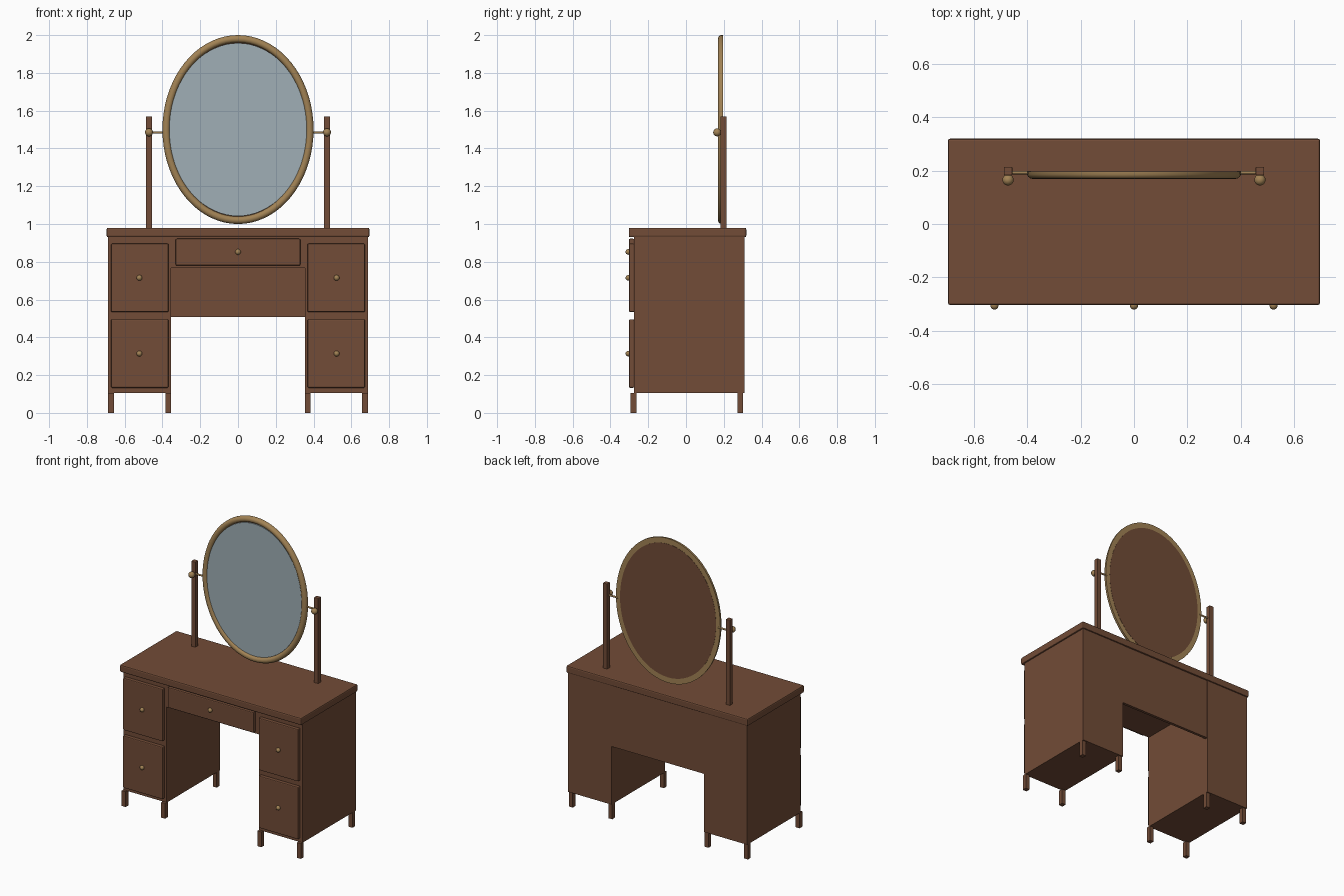
import bpy, math

if "Cube" in bpy.data.objects:
    bpy.data.objects.remove(bpy.data.objects["Cube"])


def material(name, rgb):
    m = bpy.data.materials.new(name)
    m.diffuse_color = (*rgb, 1)
    m.use_nodes = True
    m.node_tree.nodes["Principled BSDF"].inputs["Base Color"].default_value = m.diffuse_color
    return m


WOOD = material("walnut_wood", (0.168, 0.072, 0.038))
BRASS = material("aged_brass", (0.36, 0.225, 0.09))
GLASS = material("mirror_glass", (0.35, 0.43, 0.465))


def box(name, x, y, z, bevel=0.0):
    """Box from (min, max) ranges, optionally with rounded edges."""
    bpy.ops.mesh.primitive_cube_add(
        size=1, location=[(a + b) / 2 for a, b in (x, y, z)])
    ob = bpy.context.object
    ob.name = name
    ob.scale = [b - a for a, b in (x, y, z)]
    bpy.ops.object.transform_apply(location=False, rotation=False, scale=True)
    ob.data.materials.append(WOOD)
    if bevel:
        mod = ob.modifiers.new("edges", 'BEVEL')
        mod.width, mod.segments = bevel, 2
    return ob


def ball(name, loc, r):
    bpy.ops.mesh.primitive_uv_sphere_add(segments=20, ring_count=12, radius=r, location=loc)
    ob = bpy.context.object
    ob.name = name
    ob.data.materials.append(BRASS)
    bpy.ops.object.shade_smooth()


def span(side, a, b):
    return tuple(sorted((side * a, side * b)))


def ellipse(name, rx, rz, profile, mat, closed=False, n=72):
    """Sweep (inset, y) points round an ellipse; cap the ends if not closed."""
    verts = [((rx - d) * math.cos(2 * math.pi * i / n), y,
              1.5 + (rz - d) * math.sin(2 * math.pi * i / n))
             for d, y in profile for i in range(n)]
    k = len(profile)
    faces = [(j * n + i, j * n + (i + 1) % n,
              (j + 1) % k * n + (i + 1) % n, (j + 1) % k * n + i)
             for j in range(k if closed else k - 1) for i in range(n)]
    if not closed:
        faces += [tuple(reversed(range(n))), tuple(range((k - 1) * n, k * n))]
    me = bpy.data.meshes.new(name)
    me.from_pydata(verts, [], faces)
    ob = bpy.data.objects.new(name, me)
    bpy.context.collection.objects.link(ob)
    me.materials.append(mat)
    bpy.ops.object.select_all(action='DESELECT')
    bpy.context.view_layer.objects.active = ob
    ob.select_set(True)
    bpy.ops.object.mode_set(mode='EDIT')
    bpy.ops.mesh.select_all(action='SELECT')
    bpy.ops.mesh.normals_make_consistent(inside=False)
    bpy.ops.object.mode_set(mode='OBJECT')
    bpy.ops.object.shade_smooth_by_angle(angle=math.radians(35))


# Table top and middle section
box("table_top", (-0.696, 0.696), (-0.303, 0.319), (0.93, 0.98), 0.008)
box("middle_carcass", (-0.354, 0.354), (-0.275, 0.295), (0.767, 0.93))
box("back_panel", (-0.354, 0.354), (0.29, 0.309), (0.507, 0.93))
box("middle_drawer", (-0.33, 0.33), (-0.302, -0.274), (0.78, 0.922), 0.006)
ball("middle_drawer_knob", (0, -0.305, 0.852), 0.015)

for s, side in ((-1, "left"), (1, "right")):
    # Drawer pedestal
    box(side + "_pedestal", span(s, 0.354, 0.687), (-0.275, 0.311), (0.105, 0.93))
    for level, z in (("lower", 0.314), ("upper", 0.715)):
        box(f"{side}_{level}_drawer", span(s, 0.368, 0.672),
            (-0.302, -0.274), (z - 0.181, z + 0.181), 0.006)
        ball(f"{side}_{level}_knob", (s * 0.522, -0.305, z), 0.015)
    # Feet
    for place, x in (("inner", 0.354), ("outer", 0.657)):
        for end, y in (("front", -0.293), ("back", 0.272)):
            box(f"{side}_{place}_{end}_foot", span(s, x, x + 0.03),
                (y, y + 0.031), (0, 0.106))
    # Mirror post with pivot rod and clamp ball
    box(side + "_mirror_post", span(s, 0.455, 0.487), (0.182, 0.214), (0.975, 1.57), 0.003)
    ball(side + "_clamp_ball", (s * 0.471, 0.165, 1.485), 0.021)
    bpy.ops.mesh.primitive_cylinder_add(
        vertices=16, radius=0.006, depth=0.08,
        location=(s * 0.425, 0.192, 1.485), rotation=(0, math.pi / 2, 0))
    rod = bpy.context.object
    rod.name = side + "_pivot_rod"
    rod.data.materials.append(BRASS)
    bpy.ops.object.shade_smooth_by_angle()

# Oval mirror: moulded frame, glass and wooden backing
ellipse("mirror_frame", 0.4, 0.5,
        [(0, 0.196), (0, 0.185), (0.004, 0.177), (0.011, 0.171), (0.02, 0.169),
         (0.029, 0.171), (0.035, 0.176), (0.038, 0.182), (0.042, 0.196)],
        BRASS, closed=True)
ellipse("mirror_glass", 0.364, 0.458, [(0, 0.179), (0, 0.186)], GLASS)
ellipse("mirror_backing", 0.368, 0.462, [(0, 0.187), (0, 0.197)], WOOD)
